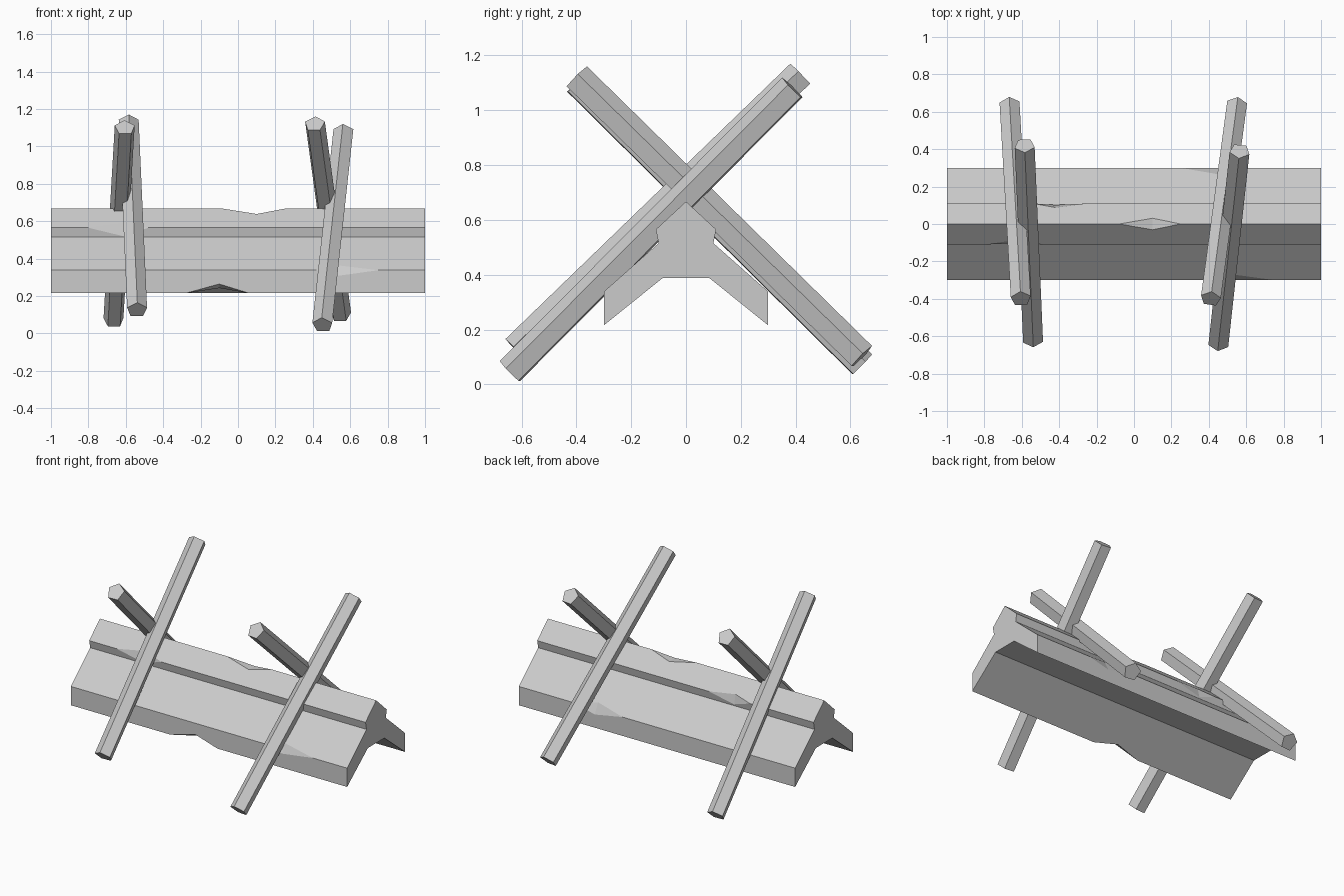
import bpy, bmesh, math
from mathutils import Vector

cube = bpy.data.objects.get("Cube")
if cube:
    bpy.data.objects.remove(cube, do_unlink=True)

wood = bpy.data.materials.new("weathered_grey")
wood.use_nodes = True
grey = (0.6, 0.6, 0.6, 1.0)
wood.diffuse_color = grey
wood.node_tree.nodes["Principled BSDF"].inputs["Base Color"].default_value = grey


def add_object(name, bm):
    bmesh.ops.remove_doubles(bm, verts=bm.verts, dist=0.0001)
    bmesh.ops.recalc_face_normals(bm, faces=bm.faces)
    mesh = bpy.data.meshes.new(name)
    bm.to_mesh(mesh)
    bm.free()
    mesh.materials.append(wood)
    obj = bpy.data.objects.new(name, mesh)
    bpy.context.scene.collection.objects.link(obj)
    return obj


def add_face(bm, points):
    return bm.faces.new([bm.verts.new(p) for p in points])


# Ridge cap cross-section (y, z): half outline from ridge to underside, mirrored
half = [(0.11, 0.565), (0.10, 0.515), (0.30, 0.338), (0.30, 0.215), (0.085, 0.388)]
profile = [(0, 0.667)] + half + [(-y, z) for y, z in reversed(half)]
count = len(profile)

# Chips in the long edges: corner -> start, middle, end along x,
# then how far the chip bites into the strip before and after that corner
chips = {
    0: (-0.08, 0.10, 0.25, 0.28, 0.28),
    1: (-0.54, -0.42, -0.24, 0.20, 0.80),
    3: (0.25, 0.45, 0.60, 0.17, 0.30),
    7: (-0.28, -0.10, 0.06, 0.16, 0.40),
    8: (0.42, 0.53, 0.75, 0.25, 0.15),
    10: (-0.80, -0.61, -0.48, 0.92, 0.25),
}


def at(x, i, j=None, t=0.0):
    """Point on corner i, moved by t toward corner j."""
    a = Vector(profile[i % count])
    if j is not None:
        a = a.lerp(Vector(profile[j % count]), t)
    return Vector((x, a.x, a.y))


def edge_path(i, neighbour, side):
    """Long edge at corner i as seen from the strip toward a neighbour."""
    path = [at(-1, i), at(1, i)]
    if i in chips:
        start, mid, end = chips[i][:3]
        bite = chips[i][side]
        path[1:1] = [at(start, i), at(mid, i, neighbour, bite), at(end, i)]
    return path


bm = bmesh.new()
for i in range(count):
    j = (i + 1) % count
    add_face(bm, edge_path(i, j, 4) + edge_path(j, i, 3)[::-1])
for i, (start, mid, end, before, after) in chips.items():
    p, q = at(mid, i, i - 1, before), at(mid, i, i + 1, after)
    add_face(bm, [at(start, i), p, q])
    add_face(bm, [at(end, i), q, p])
for x in (-1, 1):
    add_face(bm, [at(x, i) for i in range(count)])
add_object("ridge_cap", bm)


# Five-sided crossing poles, one edge turned upward
def add_pole(name, bottom, top, radius=0.056):
    bottom, top = Vector(bottom), Vector(top)
    turn = (top - bottom).to_track_quat('Z', 'Y')
    up = Vector((0, 0, 1))
    axis = (top - bottom).normalized()
    v = (up - axis * up.dot(axis)).normalized()
    u = v.cross(axis)
    ring = []
    for k in range(5):
        a = math.tau * k / 5
        ring.append((u * math.sin(a) + v * math.cos(a)) * radius)
    bm = bmesh.new()
    for k in range(5):
        a, b = ring[k], ring[(k + 1) % 5]
        add_face(bm, [bottom + a, bottom + b, top + b, top + a])
    add_face(bm, [bottom + r for r in ring])
    add_face(bm, [top + r for r in ring])
    add_object(name, bm)


add_pole("front_left_pole", (0.452, -0.64, 0.045), (0.565, 0.39, 1.08))
add_pole("front_right_pole", (-0.54, -0.62, 0.125), (-0.585, 0.42, 1.13))
add_pole("back_left_pole", (0.55, 0.64, 0.10), (0.41, -0.40, 1.12))
add_pole("back_right_pole", (-0.665, 0.64, 0.07), (-0.605, -0.40, 1.10))
